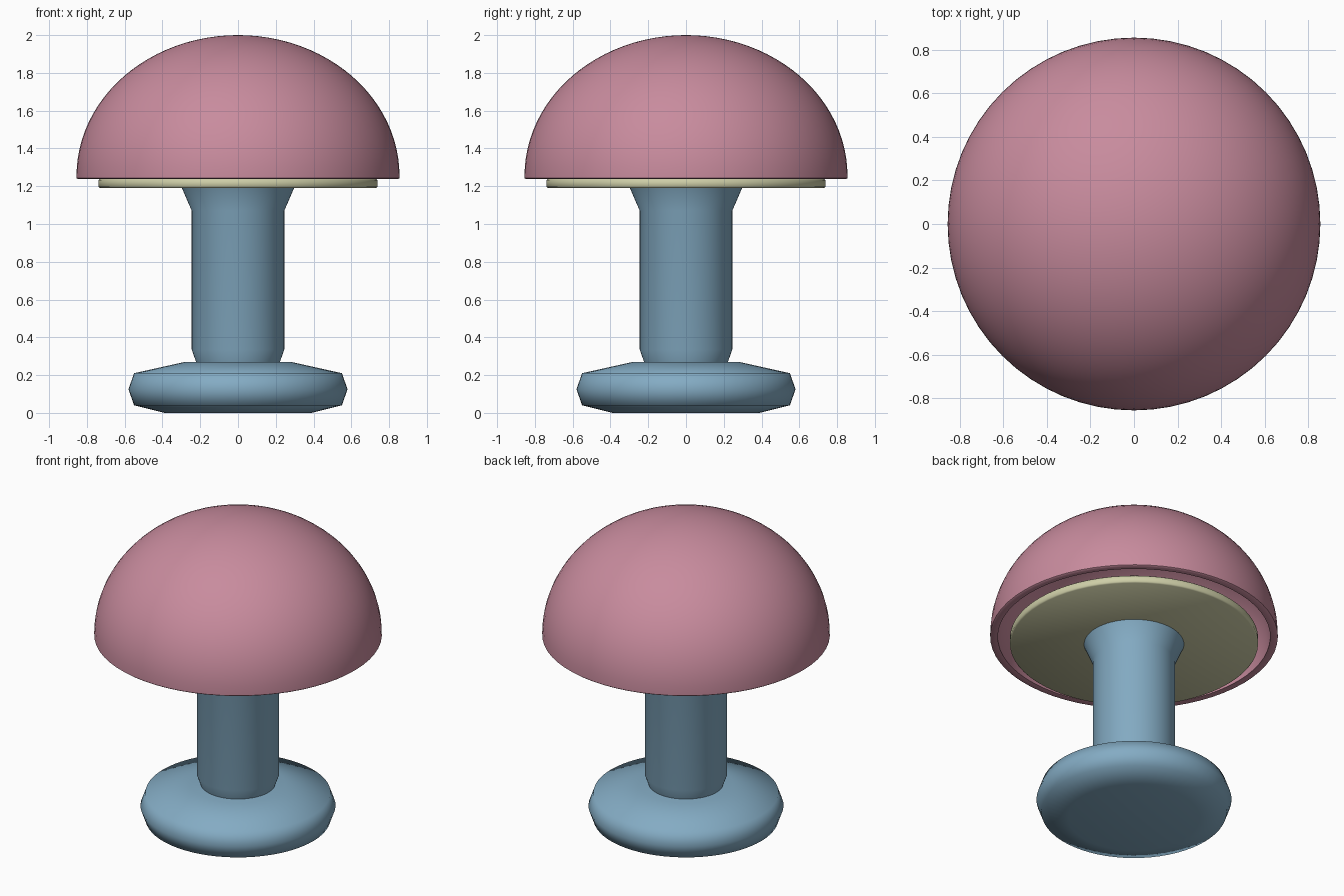
import bpy, bmesh, math

if "Cube" in bpy.data.objects:
    bpy.data.objects.remove(bpy.data.objects["Cube"])


def material(name, rgb):
    m = bpy.data.materials.new(name)
    m.diffuse_color = (*rgb, 1)
    m.use_nodes = True
    m.node_tree.nodes["Principled BSDF"].inputs["Base Color"].default_value = m.diffuse_color
    return m


PINK = material("dusty_pink", (0.58, 0.26, 0.34))
BLUE = material("soft_blue", (0.23, 0.41, 0.55))
CREAM = material("pale_cream", (0.62, 0.62, 0.39))


def lathe(name, profile, mat, angle, segments=64):
    """Spin a (radius, height) profile about the z axis; radius 0 makes a pole."""
    bm = bmesh.new()
    verts = [bm.verts.new((r, 0, z)) for r, z in profile]
    edges = [bm.edges.new(pair) for pair in zip(verts, verts[1:])]
    bmesh.ops.spin(bm, geom=verts + edges, cent=(0, 0, 0), axis=(0, 0, 1),
                   angle=math.tau, steps=segments, use_duplicate=False)
    bmesh.ops.remove_doubles(bm, verts=bm.verts, dist=1e-4)
    bmesh.ops.recalc_face_normals(bm, faces=bm.faces)
    mesh = bpy.data.meshes.new(name)
    bm.to_mesh(mesh)
    bm.free()
    mesh.materials.append(mat)
    obj = bpy.data.objects.new(name, mesh)
    bpy.context.collection.objects.link(obj)
    bpy.ops.object.select_all(action='DESELECT')
    obj.select_set(True)
    bpy.context.view_layer.objects.active = obj
    bpy.ops.object.shade_smooth_by_angle(angle=math.radians(angle))
    return obj


def arc(radius, z0, height, steps=24):
    """Quarter ellipse from rim to crown."""
    return [(radius * math.cos(t), z0 + height * math.sin(t))
            for t in (i / steps * math.pi / 2 for i in range(steps))] + [(0, z0 + height)]


# Hollow domed shade with a softened rim
outer = arc(0.855, 1.255, 0.745)
inner = arc(0.81, 1.255, 0.70)
lathe("shade", inner[::-1] + [(0.81, 1.24), (0.847, 1.237), (0.855, 1.243)] + outer,
      PINK, 50)

# Diffuser disc set under the shade
lathe("diffuser", [(0, 1.19), (0.73, 1.19), (0.738, 1.197), (0.738, 1.233),
                   (0.73, 1.24), (0, 1.24)], CREAM, 50)

# Stem, flared at the top and tapered into the base
lathe("stem", [(0, 0.25), (0.215, 0.25), (0.245, 0.335), (0.245, 1.07),
               (0.297, 1.19), (0, 1.19)], BLUE, 40)

# Rounded foot
lathe("base", [(0, 0.005), (0.39, 0.005), (0.55, 0.04), (0.58, 0.125),
               (0.55, 0.21), (0.28, 0.27), (0, 0.27)], BLUE, 75)

# Settle the foot on the ground
for v in bpy.data.objects["base"].data.vertices:
    if v.co.z < 0.01:
        v.co.z = 0
